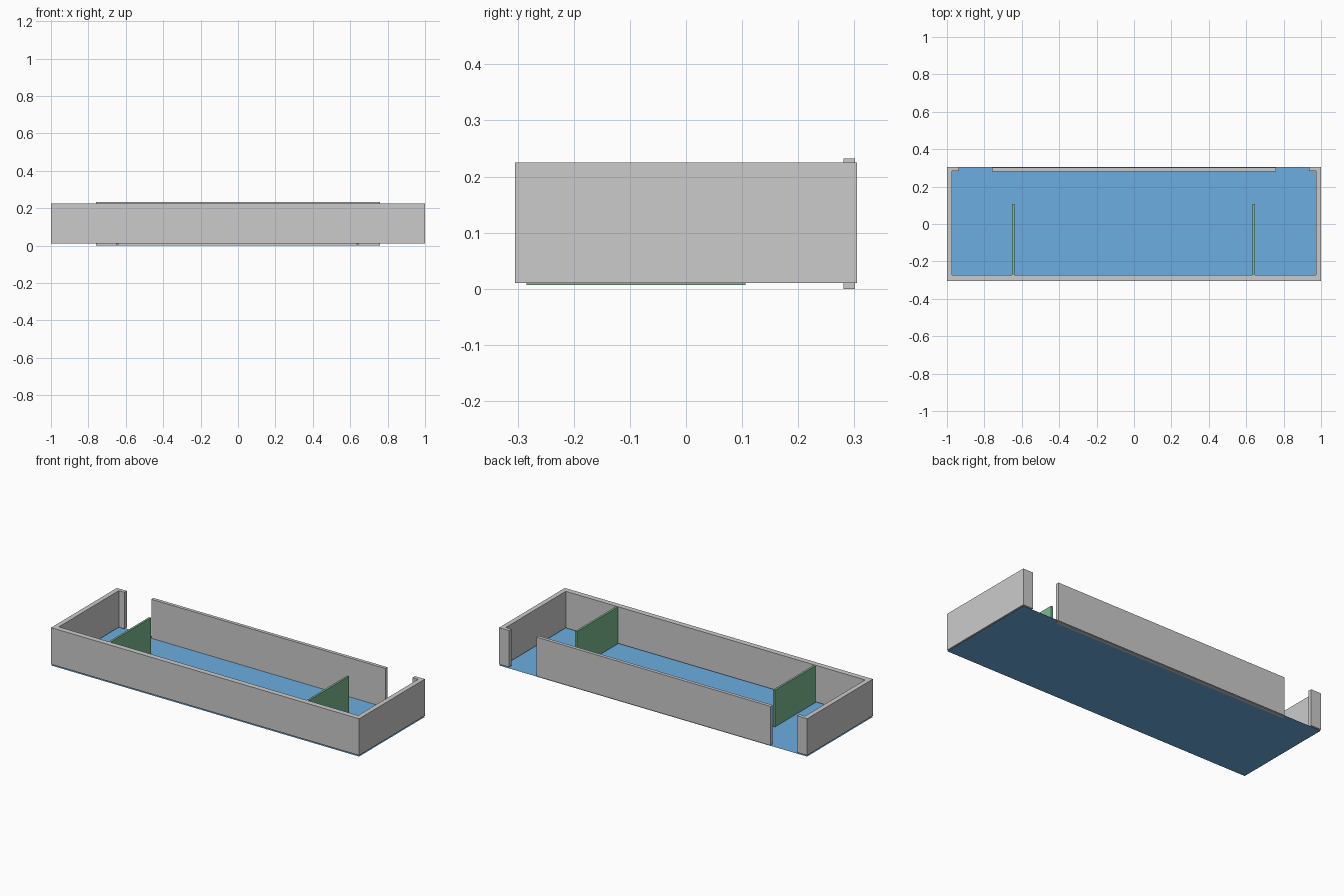
import bpy, bmesh

if "Cube" in bpy.data.objects:
    bpy.data.objects.remove(bpy.data.objects["Cube"])


def mat(name, col):
    m = bpy.data.materials.new(name)
    m.diffuse_color = col
    m.use_nodes = True
    m.node_tree.nodes["Principled BSDF"].inputs["Base Color"].default_value = m.diffuse_color
    return m


def add(name, bm, material=None):
    bmesh.ops.recalc_face_normals(bm, faces=bm.faces)
    me = bpy.data.meshes.new(name)
    bm.to_mesh(me)
    bm.free()
    ob = bpy.data.objects.new(name, me)
    bpy.context.collection.objects.link(ob)
    if material:
        me.materials.append(material)
    return ob


def prism(name, outline, z0, z1, material=None):
    bm = bmesh.new()
    face = bm.faces.new([bm.verts.new((x, y, z0)) for x, y in outline])
    if z1 > z0:
        ext = bmesh.ops.extrude_face_region(bm, geom=[face], use_keep_orig=True)
        verts = [g for g in ext["geom"] if isinstance(g, bmesh.types.BMVert)]
        bmesh.ops.translate(bm, verts=verts, vec=(0, 0, z1 - z0))
    return add(name, bm, material)


def rect(x0, x1, y0, y1):
    return [(x0, y0), (x1, y0), (x1, y1), (x0, y1)]


blue = mat("floor_blue", (0.15, 0.42, 0.75, 1))
green = mat("divider_green", (0.2, 0.5, 0.28, 1))

# Outer wall: one C-shaped outline with short returns at the back corners
half = [(1, -0.305), (1, 0.305), (0.935, 0.305), (0.935, 0.283),
        (0.972, 0.283), (0.972, -0.273)]
outline = half + [(-x, y) for x, y in reversed(half)]
prism("outer_wall", outline, 0.01, 0.225)

# Back panel between the two openings
prism("back_panel", rect(-0.76, 0.76, 0.281, 0.301), 0.0, 0.232)

# Floor sheet
prism("floor", rect(-1, 1, -0.305, 0.305), 0.003, 0.003, blue)

# Two inner dividers
for side, x in (("left", -0.645), ("right", 0.64)):
    prism("divider_" + side, rect(x - 0.006, x + 0.006, -0.284, 0.106),
          0.007, 0.223, green)
